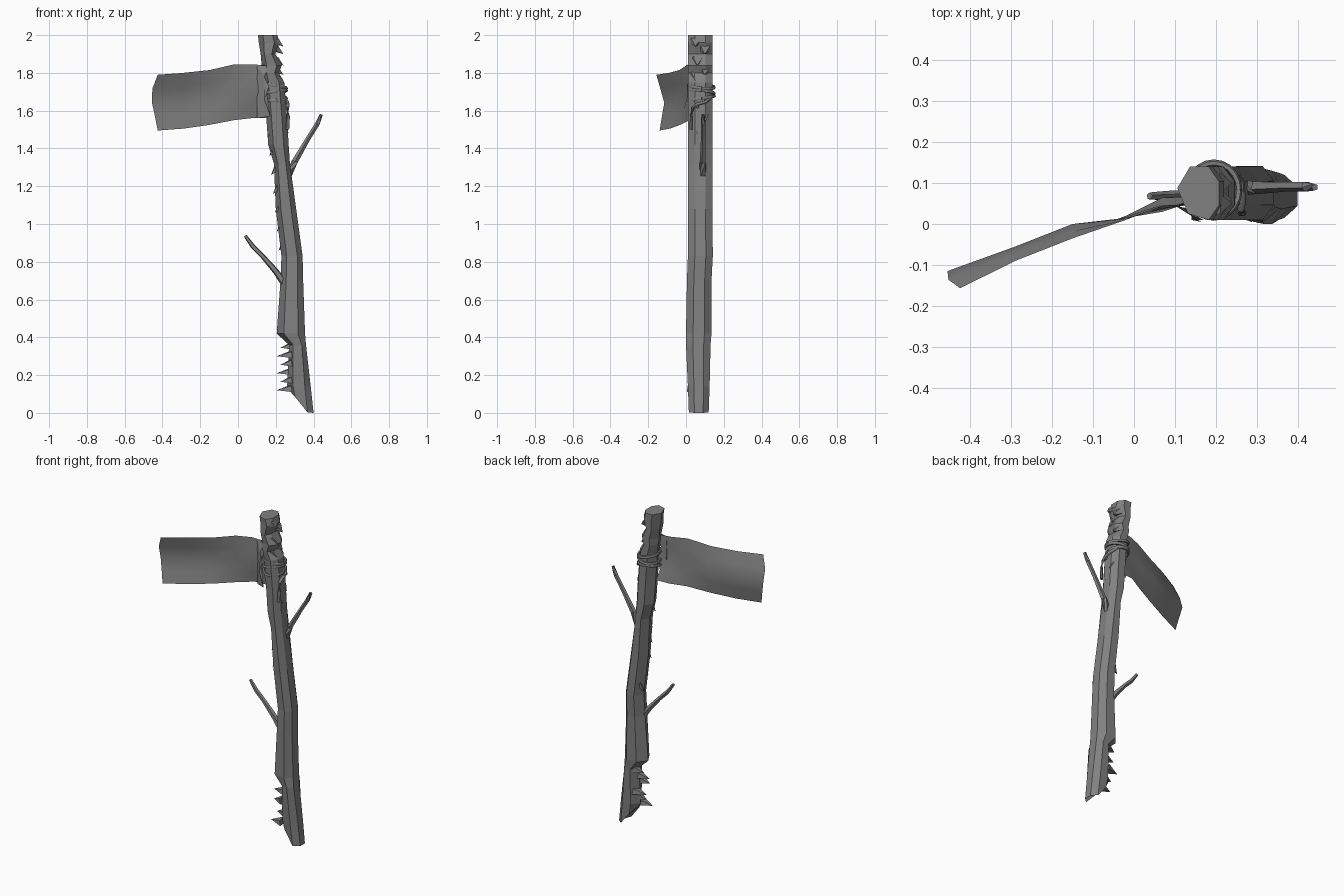
import bpy, bmesh, math, random
from mathutils import Vector

random.seed(4)
cube = bpy.data.objects.get("Cube")
if cube:
    bpy.data.objects.remove(cube, do_unlink=True)

GREY = (0.22, 0.22, 0.22, 1)
grey = bpy.data.materials.new("weathered grey")
grey.use_nodes = True
grey.diffuse_color = GREY
grey.node_tree.nodes["Principled BSDF"].inputs["Base Color"].default_value = GREY


def finish(name, bm):
    bmesh.ops.recalc_face_normals(bm, faces=bm.faces)
    mesh = bpy.data.meshes.new(name)
    bm.to_mesh(mesh)
    bm.free()
    mesh.materials.append(grey)
    obj = bpy.data.objects.new(name, mesh)
    bpy.context.collection.objects.link(obj)
    return obj


def smooth(obj, degrees):
    bpy.ops.object.select_all(action="DESELECT")
    obj.select_set(True)
    bpy.context.view_layer.objects.active = obj
    bpy.ops.object.shade_smooth_by_angle(angle=math.radians(degrees))


def tube(name, points, radii, sides=6):
    """Sweep a round section along a path and close both ends."""
    bm = bmesh.new()
    pts = [Vector(p) for p in points]
    rings = []
    for i, p in enumerate(pts):
        along = (pts[min(i + 1, len(pts) - 1)] - pts[max(i - 1, 0)]).normalized()
        ref = Vector((0, 0, 1)) if abs(along.z) < 0.9 else Vector((0, 1, 0))
        a = along.cross(ref).normalized()
        b = along.cross(a)
        r = radii[i] if isinstance(radii, list) else radii
        rings.append([bm.verts.new(p + r * (a * math.cos(t) + b * math.sin(t)))
                      for t in (math.tau * k / sides for k in range(sides))])
    skin(bm, rings)
    return finish(name, bm)


def skin(bm, rings):
    for low, high in zip(rings, rings[1:]):
        for k in range(len(low)):
            j = (k + 1) % len(low)
            bm.faces.new((low[k], low[j], high[j], high[k]))
    bm.faces.new(rings[0])
    bm.faces.new(rings[-1])


def splinters(name, places):
    """Torn wood: each place is a base point and a tip, with a width."""
    bm = bmesh.new()
    for base, tip, width in places:
        base, tip = Vector(base), Vector(tip)
        along = (tip - base).normalized()
        side = along.cross(Vector((0, 0, 1))).normalized()
        up = side.cross(along)
        ring = [bm.verts.new(base + side * width * s + up * 0.02 * u)
                for s, u in ((-1, -1), (1, -0.8), (0.8, 1), (-0.9, 0.7))]
        end = bm.verts.new(tip)
        bm.faces.new(ring)
        for k in range(4):
            bm.faces.new((ring[k], ring[(k + 1) % 4], end))
    return finish(name, bm)


# Trunk: an uneven seven-sided section lofted up a bent post
SECTION = ((0, .6), (.3, 1), (.75, 1), (1, .72), (1, .28), (.75, 0), (.25, .12))
# height, left, right, front, back
LEVELS = ((0, .27, .40, .015, .12), (.14, .26, .385, .01, .125),
          (.36, .27, .36, 0, .13), (.42, .205, .355, 0, .135),
          (.70, .225, .345, .005, .135), (.83, .23, .342, .01, .142),
          (1.08, .2, .308, .01, .14), (1.32, .19, .275, .01, .14),
          (1.42, .16, .268, .01, .14), (1.56, .15, .26, .01, .14),
          (1.75, .135, .245, .01, .14), (1.80, .13, .215, .01, .14),
          (1.84, .125, .232, .01, .14), (1.90, .12, .197, .01, .14),
          (1.96, .11, .22, .01, .14), (2.0, .106, .208, .01, .14))
bm = bmesh.new()
rings = []
for z, left, right, front, back in LEVELS:
    ring = []
    for u, v in SECTION:
        x = left + u * (right - left)
        # the foot is broken off at a slant
        height = z if z > 0 else max(0, min(.12, (.37 - x) * 1.25))
        ring.append(bm.verts.new((x, front + v * (back - front), height)))
    rings.append(ring)
skin(bm, rings)
finish("trunk", bm)

# Splintered hollow at the foot, and torn bark higher up
foot = [((.285, .035 + .03 * (i % 3), .13 + .045 * i),
         (.205 + .02 * (i % 2), .035 + .03 * (i % 3), .12 + .045 * i), .03)
        for i in range(6)]
splinters("foot_splinters", foot)

bark = []
for i in range(7):
    z = 1.5 - .1 * i
    x = .17 + .06 * (1.5 - z) / .6
    y = random.uniform(.06, .11)
    bark.append(((x + .02, y, z), (x - .015, y, z - .04), .015))
splinters("bark_splinters", bark)

chips = [((.2, y, z), (.24, y, z - .03), .03)
         for y, z in ((.05, 1.97), (.1, 1.93), (.06, 1.87), (.1, 1.82), (.05, 1.79))]
chips += [((.24, y, z), (.268, y, z - .03), .02)
          for y, z in ((.06, 1.64), (.1, 1.57), (.06, 1.51))]
splinters("upper_chips", chips)

# Broken twigs
for name, path in (
        ("left_twig", ((.27, .09, 1.26), (.30, .09, 1.33), (.37, .092, 1.45),
                       (.42, .092, 1.53), (.442, .09, 1.58))),
        ("right_twig", ((.25, .075, .68), (.2, .072, .75), (.13, .07, .83),
                        (.08, .068, .88), (.038, .068, .938)))):
    tube(name, path, [.02, .017, .013, .013, .009], sides=5)

# Rope: three tilted turns and a hanging end
for i in range(3):
    turn = [(.195 + .061 * math.cos(t), .083 + .066 * math.sin(t),
             1.665 + .032 * i + .012 * math.sin(t + 2.1 * i))
            for t in (math.tau * k / 20 for k in range(21))]
    smooth(tube("rope_turn_%d" % (i + 1), turn, .009), 60)
tail = ((.235, .13, 1.67), (.262, .1, 1.645), (.264, .06, 1.635),
        (.262, .036, 1.615), (.266, .028, 1.57), (.262, .027, 1.50))
smooth(tube("rope_end", tail, .009), 60)

# Flag: a rippled sheet; each column has x, bottom and top height, y at bottom, middle, top
COLUMNS = ((-.425, 1.495, 1.79, -.14, -.115, -.157), (-.29, 1.505, 1.80, -.085, -.055, -.09),
           (-.15, 1.525, 1.815, -.03, 0, -.035), (-.02, 1.55, 1.845, .02, .015, .01),
           (.07, 1.56, 1.845, .065, .03, .045), (.16, 1.56, 1.84, .07, .06, .05))
ROWS = 4
bm = bmesh.new()
grid = []
for c, (x, low, high, y_low, y_mid, y_high) in enumerate(COLUMNS):
    column = []
    for r in range(ROWS + 1):
        t = r / ROWS
        y = y_low + (y_mid - y_low) * 2 * t if t < .5 else y_mid + (y_high - y_mid) * (2 * t - 1)
        shift = 0
        if c == 0:
            shift = -.033 * math.sin(math.pi * t ** 1.4)
        elif c == len(COLUMNS) - 1:
            shift = -.025 * (r % 2)
        column.append(bm.verts.new((x + shift, y, low + t * (high - low))))
    grid.append(column)
for a, b in zip(grid, grid[1:]):
    for r in range(ROWS):
        bm.faces.new((a[r], b[r], b[r + 1], a[r + 1]))
smooth(finish("flag", bm), 30)

# Torn flag corner caught over the front of the post
bm = bmesh.new()
corner = ((.1, .045, 1.84), (.165, .03, 1.84), (.14, .02, 1.78), (.165, .005, 1.73),
          (.14, .01, 1.66), (.17, .01, 1.57), (.1, .05, 1.56))
bm.faces.new([bm.verts.new(p) for p in corner])
bmesh.ops.triangulate(bm, faces=bm.faces)
finish("flag_torn_edge", bm)
